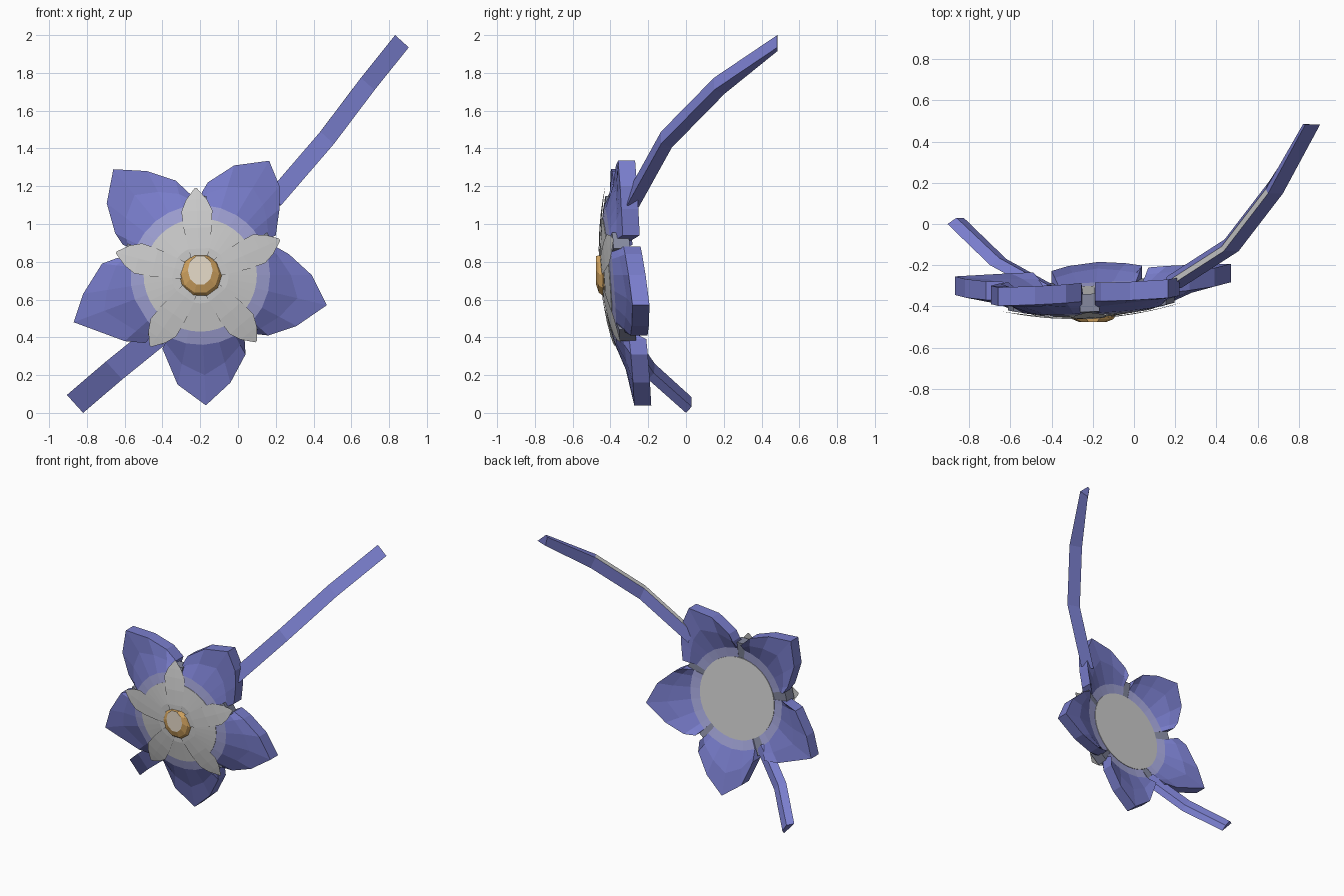
import bpy, bmesh
from math import cos, sin, radians, hypot, pi
from mathutils import Vector

if "Cube" in bpy.data.objects:
    bpy.data.objects.remove(bpy.data.objects["Cube"])

CX, CZ = -0.2, 0.73      # flower centre
DISC, RING = 0.3, 0.37   # radii of the white disc and the pale ring
THICK = 0.09


def material(name, rgb):
    mat = bpy.data.materials.new(name)
    mat.use_nodes = True
    mat.diffuse_color = (*rgb, 1)
    mat.node_tree.nodes["Principled BSDF"].inputs["Base Color"].default_value = (*rgb, 1)
    return mat


blue = material("petal blue", (0.19, 0.205, 0.6))
pale = material("pale blue", (0.37, 0.38, 0.7))
white = material("soft white", (0.65, 0.65, 0.65))
slate = material("slate grey", (0.23, 0.245, 0.34))
gold = material("gold", (0.66, 0.38, 0.12))
cream = material("cream", (0.84, 0.75, 0.62))


def finish(name, bm, mats, fix_normals=True):
    if fix_normals:
        bmesh.ops.recalc_face_normals(bm, faces=bm.faces)
    mesh = bpy.data.meshes.new(name)
    bm.to_mesh(mesh)
    bm.free()
    for mat in mats:
        mesh.materials.append(mat)
    obj = bpy.data.objects.new(name, mesh)
    bpy.context.collection.objects.link(obj)


def surface(dx, dz, base, bend):
    """Point on a tilted, domed sheet."""
    y = base + 0.052 * dx - 0.08 * dz + bend * (dx * dx + dz * dz)
    return Vector((CX + dx, y, CZ + dz))


def rim_point(dx, dz):
    return surface(dx, dz, -0.345, 0.03)


def dome_point(dx, dz):
    return surface(dx, dz, -0.445, 0.3)


def bridge(bm, rows, closed=False):
    for a, b in zip(rows, rows[1:]):
        n = len(a)
        for i in range(n if closed else n - 1):
            j = (i + 1) % n
            bm.faces.new((a[i], a[j], b[j], b[i]))


def thicken(bm, depth):
    out = bmesh.ops.extrude_face_region(bm, geom=bm.faces[:])
    verts = [v for v in out["geom"] if isinstance(v, bmesh.types.BMVert)]
    bmesh.ops.translate(bm, verts=verts, vec=(0, depth, 0))


# Five thick bulging petals, each an outline lofted outward from the disc
PETALS = {
    "upper_right": [(-0.255, 1.16), (-0.33, 1.23), (-0.48, 1.28), (-0.66, 1.29),
                    (-0.695, 1.11), (-0.65, 0.95), (-0.61, 0.89)],
    "upper_left": [(0.2, 0.94), (0.22, 1.08), (0.22, 1.2), (0.165, 1.335),
                   (-0.02, 1.31), (-0.16, 1.22), (-0.19, 1.17)],
    "side_left": [(0.07, 0.42), (0.16, 0.41), (0.31, 0.46), (0.47, 0.57),
                  (0.39, 0.73), (0.27, 0.84), (0.2, 0.88)],
    "lower": [(-0.4, 0.34), (-0.32, 0.15), (-0.17, 0.04), (-0.04, 0.16),
              (0.04, 0.31), (0.035, 0.39)],
    "side_right": [(-0.64, 0.82), (-0.72, 0.79), (-0.82, 0.63), (-0.87, 0.48),
                   (-0.6, 0.38), (-0.49, 0.37)],
}
for name, outline in PETALS.items():
    bm = bmesh.new()
    rays = [Vector((x - CX, z - CZ)) for x, z in outline]
    rows = [[bm.verts.new(dome_point(*(r.normalized() * radius))) for r in rays]
            for radius in (DISC - 0.01, RING)]
    middles = [(r + r.normalized() * RING) / 2 for r in rays]
    rows.append([bm.verts.new(dome_point(*m).lerp(rim_point(*m), 0.45)) for m in middles])
    rows.append([bm.verts.new(rim_point(*r)) for r in rays])
    bridge(bm, rows)
    thicken(bm, THICK)
    for f in bm.faces:
        c = f.calc_center_median()
        f.material_index = int(hypot(c.x - CX, c.z - CZ) < RING - 0.005)
    finish(name + "_petal", bm, [blue, pale])

# Domed white disc joining the petals, flat at the back
bm = bmesh.new()
rows = []
for radius, shift in ((DISC, THICK + 0.004), (DISC, -0.003), (0.15, -0.003)):
    rows.append([bm.verts.new(dome_point(radius * cos(i * pi / 20), radius * sin(i * pi / 20))
                              + Vector((0, shift, 0))) for i in range(40)])
bridge(bm, rows, closed=True)
bm.faces.new(rows[0])
bm.faces.new(rows[-1])
finish("flower_disc", bm, [white])

# Slate webs filling the notches between neighbouring petals
for number, angle in enumerate((92, 26, -50, -125, 163), 1):
    bm = bmesh.new()
    rows = [[bm.verts.new(dome_point(r * cos(radians(angle + d)), r * sin(radians(angle + d))))
             for d in (-w, w)] for r, w in ((0.29, 7), (0.42, 6.5))]
    bridge(bm, rows)
    thicken(bm, THICK - 0.003)
    finish("notch_web_%d" % number, bm, [slate])

# Thin inner petals lying over the notches
STAR = [(0.03, 0.03), (0.14, 0.055), (0.25, 0.075), (0.34, 0.082), (0.4, 0.055), (0.46, 0.006)]
for number, angle in enumerate((93, 24, -50, -125, 165), 1):
    c, s = cos(radians(angle)), sin(radians(angle))
    bm = bmesh.new()
    rows = []
    for r, w in STAR:
        rows.append([bm.verts.new(surface(r * c - t * s, r * s + t * c, -0.455, 0.3))
                     for t in (-w, 0, w)])
    bridge(bm, rows)
    for f in bm.faces:
        f.normal_update()
        if f.normal.y > 0:
            f.normal_flip()
    finish("inner_petal_%d" % number, bm, [white], fix_normals=False)

# Faceted golden centre with a tall cream cap
bm = bmesh.new()
rows = []
for rx, rz, y, lift in ((0.1, 0.1, -0.42, 0), (0.115, 0.115, -0.44, 0),
                        (0.1, 0.103, -0.462, 0.005), (0.066, 0.08, -0.476, 0.025)):
    rows.append([bm.verts.new((CX + rx * cos(i * pi / 5), y, CZ + lift + rz * sin(i * pi / 5)))
                 for i in range(10)])
bridge(bm, rows, closed=True)
bm.faces.new(rows[0])
cap = bm.faces.new(rows[-1])
cap.material_index = 1
bmesh.ops.poke(bm, faces=[cap], offset=0.004)
finish("flower_centre", bm, [gold, cream])


# Bent faceted stems; white_faces lists the faces of the narrow white strip
def stem(name, path, section, y_end, white_faces=()):
    bm = bmesh.new()
    rows = []
    for p in path:
        pts = [Vector(p) + Vector(o) for o in section]
        for q in pts:
            q.y = min(q.y, y_end)
        rows.append([bm.verts.new(q) for q in pts])
    bridge(bm, rows, closed=True)
    bm.faces.new(rows[0])
    bm.faces.new(rows[-1])
    bm.faces.ensure_lookup_table()
    for k in white_faces:
        bm.faces[k].material_index = 1
    finish(name, bm, [blue, white])


stem("long_stem",
     [(0.19, -0.29, 1.12), (0.47, -0.11, 1.445), (0.685, 0.17, 1.73), (0.866, 0.505, 1.956)],
     [(0.038, -0.022, -0.021), (-0.034, -0.022, 0.044), (-0.045, 0.0, 0.03),
      (-0.03, 0.035, -0.04)], 0.485, (1, 5))
stem("short_stem",
     [(-0.42, -0.32, 0.42), (-0.655, -0.19, 0.23), (-0.862, 0.01, 0.053)],
     [(-0.044, -0.01, 0.042), (0.042, -0.01, -0.053), (0.035, 0.02, -0.02),
      (0.0, 0.025, 0.03)], 0.03)
